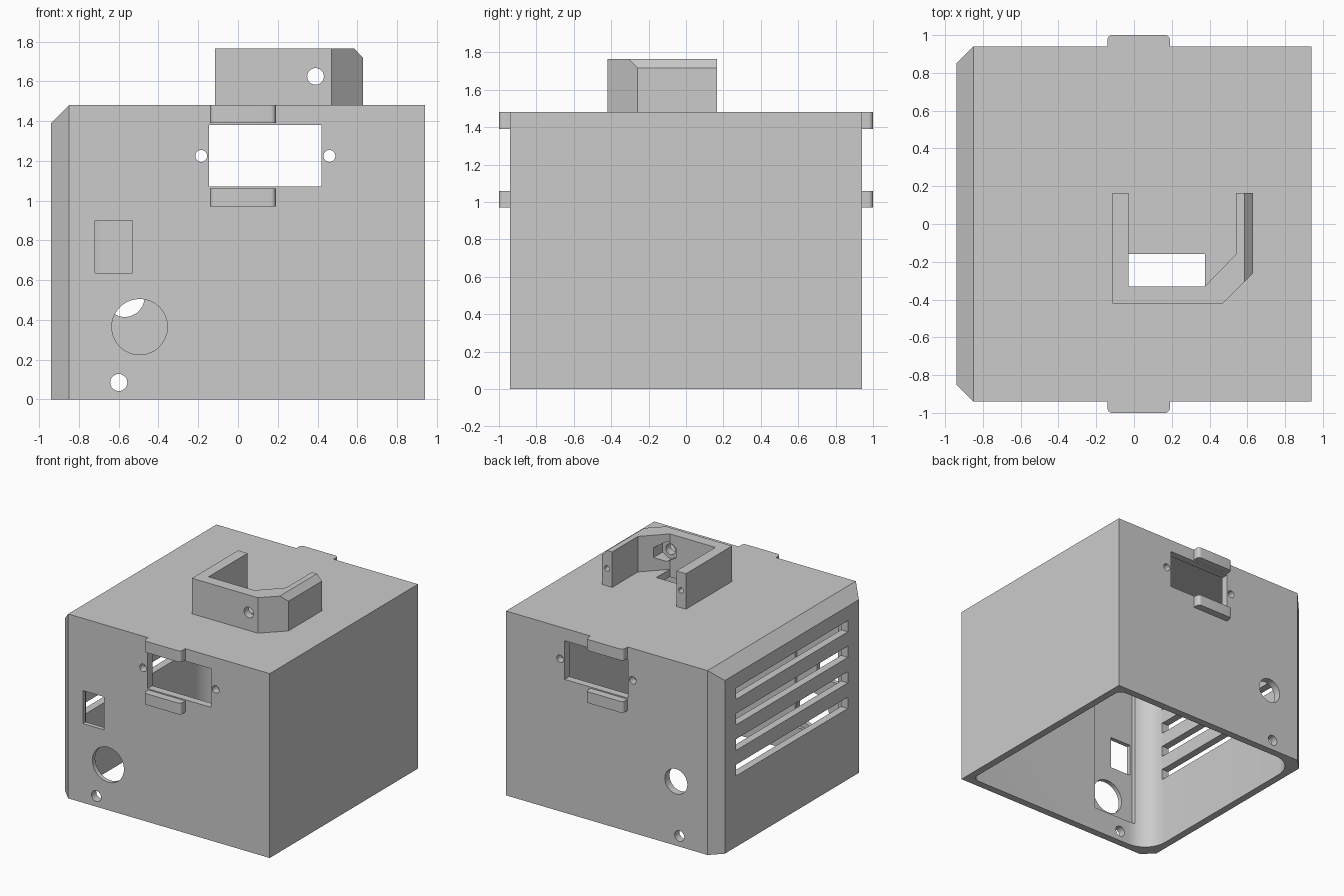
import bpy, bmesh, math
from mathutils import Vector, Matrix

if "Cube" in bpy.data.objects:
    bpy.data.objects.remove(bpy.data.objects["Cube"])

grey = bpy.data.materials.new("plain grey")
grey.use_nodes = True
grey.diffuse_color = (0.6, 0.6, 0.6, 1)
grey.node_tree.nodes["Principled BSDF"].inputs["Base Color"].default_value = (0.6, 0.6, 0.6, 1)

HALF, TOP, WALL, CHAMFER = 0.94, 1.48, 0.06, 0.09


def finish(name, bm):
    bmesh.ops.recalc_face_normals(bm, faces=bm.faces)
    mesh = bpy.data.meshes.new(name)
    bm.to_mesh(mesh)
    bm.free()
    mesh.materials.append(grey)
    obj = bpy.data.objects.new(name, mesh)
    bpy.context.collection.objects.link(obj)
    return obj


def prism(name, outline, z0, z1, slice_at=None, slice_normal=None):
    """Extrude an xy outline, optionally slicing off one side."""
    bm = bmesh.new()
    face = bm.faces.new([bm.verts.new((x, y, z0)) for x, y in outline])
    new = bmesh.ops.extrude_face_region(bm, geom=[face])["geom"]
    bmesh.ops.translate(bm, vec=(0, 0, z1 - z0),
                        verts=[v for v in new if isinstance(v, bmesh.types.BMVert)])
    if slice_at:
        geom = bm.verts[:] + bm.edges[:] + bm.faces[:]
        cut_geom = bmesh.ops.bisect_plane(bm, geom=geom, plane_co=slice_at,
                                          plane_no=slice_normal, clear_outer=True)["geom_cut"]
        rim = [e for e in cut_geom if isinstance(e, bmesh.types.BMEdge)]
        bmesh.ops.holes_fill(bm, edges=rim, sides=0)
    return finish(name, bm)


def box(name, x, y, z):
    return prism(name, [(x[0], y[0]), (x[1], y[0]), (x[1], y[1]), (x[0], y[1])], *z)


def rod(name, x, z, radius, y, sides=48):
    """Cylinder along y."""
    bm = bmesh.new()
    bmesh.ops.create_cone(bm, cap_ends=True, segments=sides, radius1=radius, radius2=radius,
                          depth=y[1] - y[0],
                          matrix=Matrix.Translation((x, sum(y) / 2, z)) @ Matrix.Rotation(math.pi / 2, 4, "X"))
    return finish(name, bm)


def cut(target, cutter):
    cutter.hide_render = True
    mod = target.modifiers.new("cut", "BOOLEAN")
    mod.object, mod.operation, mod.solver = cutter, "DIFFERENCE", "EXACT"
    with bpy.context.temp_override(object=target, active_object=target):
        bpy.ops.object.modifier_apply(modifier=mod.name)
    bpy.data.objects.remove(cutter)


def rounded(corners, steps=10):
    """Outline of an upright rectangle from (x, y, sign x, sign y, radius), counter-clockwise."""
    points = []
    for x, y, sx, sy, r in corners:
        start = math.atan2(sy, sx) - math.pi / 4
        for i in range(steps + 1):
            a = start + i * math.pi / 2 / steps
            points.append((x - sx * r + r * math.cos(a), y - sy * r + r * math.sin(a)))
    return points


def smooth(obj):
    bpy.ops.object.select_all(action="DESELECT")
    obj.select_set(True)
    bpy.context.view_layer.objects.active = obj
    bpy.ops.object.shade_smooth_by_angle(angle=math.radians(30))


# Open-bottomed case, chamfered on the vented side
inset = HALF - CHAMFER
case = prism("case", [(-inset, -HALF), (HALF, -HALF), (HALF, HALF), (-inset, HALF),
                      (-HALF, inset), (-HALF, -inset)], 0, TOP,
             Vector((-inset, 0, TOP)), Vector((-1, 0, 1)))
inner = HALF - WALL
cut(case, prism("cavity", rounded([(-inner, -inner, -1, -1, 0.2), (inner, -inner, 1, -1, 0.06),
                                   (inner, inner, 1, 1, 0.06), (-inner, inner, -1, 1, 0.2)]),
                -0.1, TOP - WALL))

# Thinned strip inside the front wall
cut(case, box("recess", (-0.74, -0.35), (-0.905, -0.7), (0.2, 1.35)))

# Openings that go through both front and back walls
cut(case, box("window", (-0.145, 0.42), (-1.1, 1.1), (1.07, 1.38)))
for x, z, r in [(-0.185, 1.225, 0.03), (0.46, 1.225, 0.03), (-0.6, 0.085, 0.043)]:
    cut(case, rod("screw_hole", x, z, r, (-1.1, 1.1), 24))

# Openings in one wall only
cut(case, box("switch_hole", (-0.72, -0.53), (-1.1, -0.5), (0.635, 0.9)))
cut(case, rod("large_hole", -0.495, 0.365, 0.14, (-1.1, -0.5)))
cut(case, rod("back_hole", -0.57, 0.515, 0.1, (0.5, 1.1)))

# Vent slots
for i in range(4):
    z = 0.57 + i * 0.205
    cut(case, box("vent", (-1.1, -0.7), (-0.71, 0.71), (z, z + 0.09)))

# Roof opening inside the bracket
cut(case, box("roof_hole", (-0.03, 0.375), (-0.33, -0.16), (1.3, 1.6)))
smooth(case)

# Retaining ledges above and below each window
for side, label in ((-1, "front"), (1, "back")):
    for z, level in ((1.39, "upper"), (0.97, "lower")):
        y0, y1 = sorted((side * 0.93, side * 1.0))
        r_front, r_back = (0.025, 0) if side < 0 else (0, 0.025)
        outline = rounded([(-0.14, y0, -1, -1, r_front), (0.19, y0, 1, -1, r_front),
                           (0.19, y1, 1, 1, r_back), (-0.14, y1, -1, 1, r_back)], 6)
        unique = list(dict.fromkeys((round(x, 5), round(y, 5)) for x, y in outline))
        smooth(prism(f"{label}_{level}_ledge", unique, z, z + 0.09))

# U-shaped bracket on the roof
bracket = prism("bracket", [(-0.115, 0.165), (-0.115, -0.42), (0.47, -0.42), (0.63, -0.26),
                            (0.63, 0.165), (0.54, 0.165), (0.54, -0.16), (0.375, -0.33),
                            (-0.03, -0.33), (-0.03, 0.165)], TOP - 0.005, 1.765,
                Vector((0.585, 0, 1.765)), Vector((1, 0, 0.95)))
cut(bracket, rod("bolt_hole", 0.39, 1.625, 0.042, (-0.6, -0.1), 24))
cut(bracket, rod("nut_pocket", 0.39, 1.625, 0.08, (-0.36, -0.1), 6))
for x in (-0.072, 0.585):
    cut(bracket, rod("arm_hole", x, 1.62, 0.022, (-0.1, 0.3), 20))
smooth(bracket)
